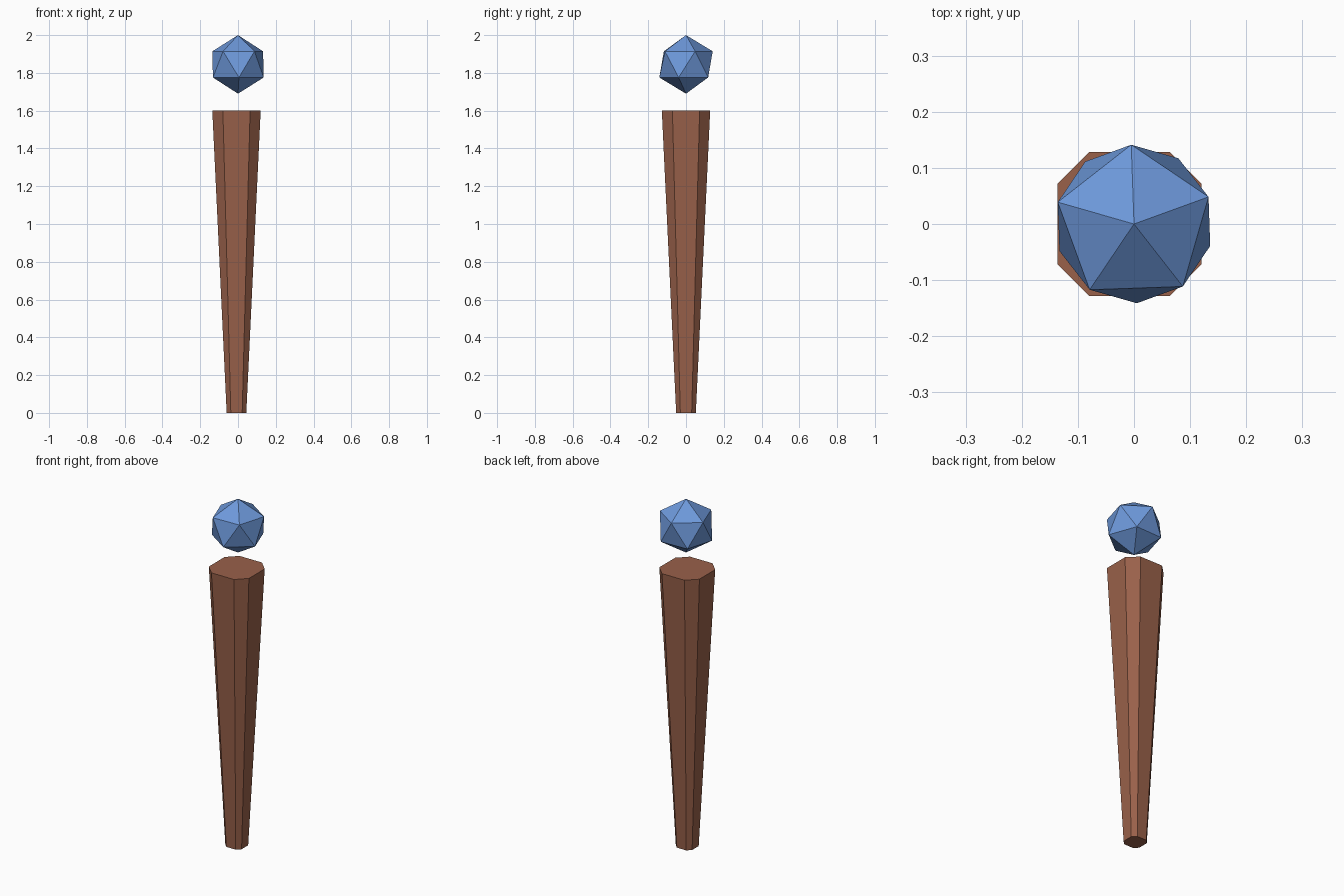
import bpy, bmesh, math

if "Cube" in bpy.data.objects:
    bpy.data.objects.remove(bpy.data.objects["Cube"])


def material(name, rgb):
    mat = bpy.data.materials.new(name)
    mat.diffuse_color = (*rgb, 1.0)
    mat.use_nodes = True
    mat.node_tree.nodes["Principled BSDF"].inputs["Base Color"].default_value = mat.diffuse_color
    return mat


def finish(bm, name, mat):
    bmesh.ops.recalc_face_normals(bm, faces=bm.faces)
    mesh = bpy.data.meshes.new(name)
    bm.to_mesh(mesh)
    bm.free()
    mesh.materials.append(mat)
    obj = bpy.data.objects.new(name, mesh)
    bpy.context.collection.objects.link(obj)
    return obj


def chamfered_square(bm, half, cut, z, cx):
    """Ring of eight vertices: a square with its corners cut off."""
    inner = half - cut
    pts = [(half, -inner), (half, inner), (inner, half), (-inner, half),
           (-half, inner), (-half, -inner), (-inner, -half), (inner, -half)]
    return [bm.verts.new((x + cx, y, z)) for x, y in pts]


wood = material("brown wood", (0.319, 0.119, 0.068))
crystal = material("blue crystal", (0.155, 0.319, 0.711))

# Tapered shaft with chamfered corners
bm = bmesh.new()
low = chamfered_square(bm, 0.052, 0.022, 0.0, -0.008)
high = chamfered_square(bm, 0.128, 0.056, 1.6, -0.008)
for i in range(8):
    j = (i + 1) % 8
    bm.faces.new((low[i], low[j], high[j], high[i]))
bm.faces.new(low[::-1])
bm.faces.new(high)
finish(bm, "shaft", wood)

# Floating twenty-sided orb
bm = bmesh.new()
bmesh.ops.create_icosphere(bm, subdivisions=1, radius=1.0)
orb = finish(bm, "orb", crystal)
orb.scale = (0.158, 0.158, 0.155)
orb.rotation_euler.z = math.radians(20)
orb.location = (0, 0, 1.845)
